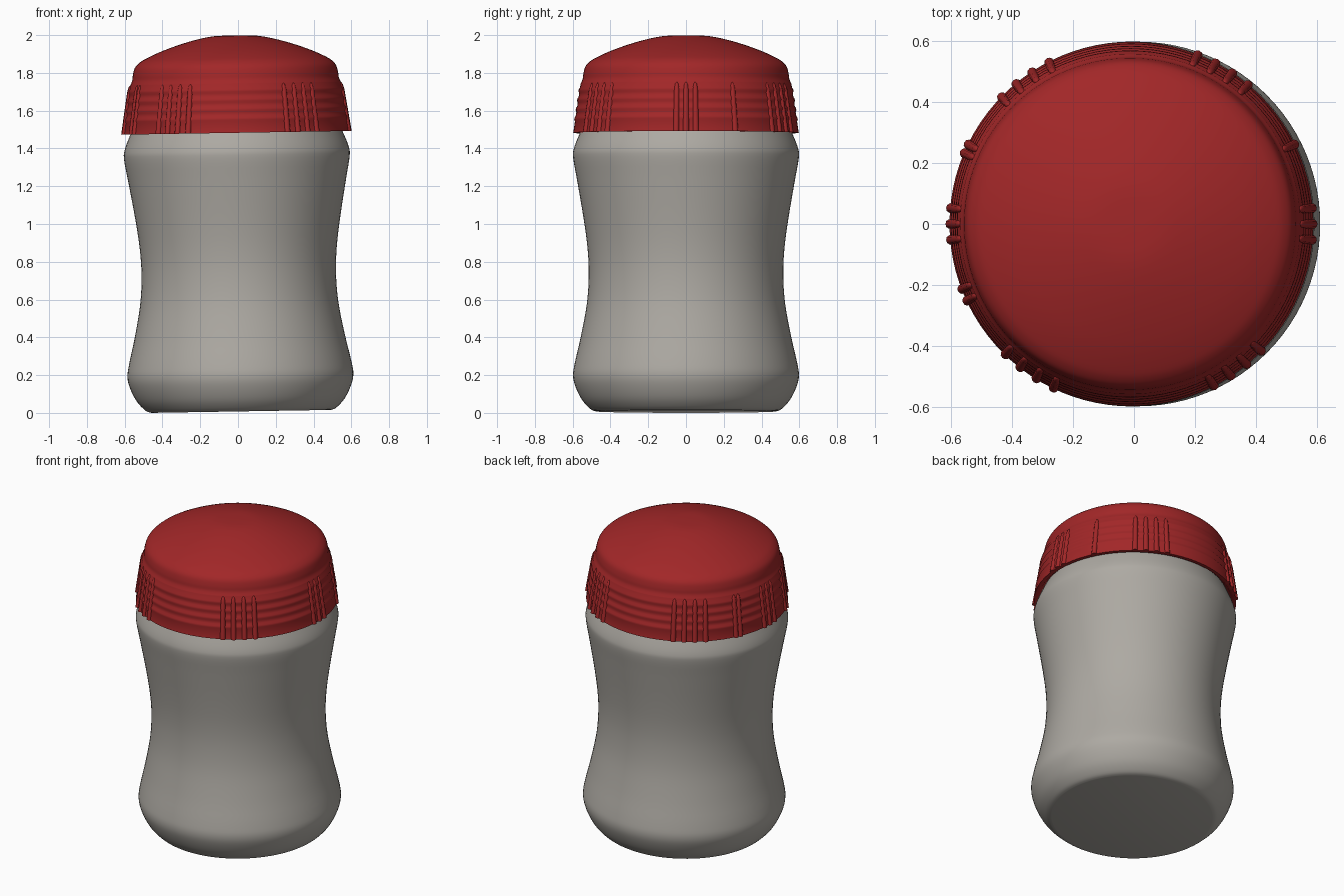
import bpy
import bmesh
from math import radians, cos, sin, pi
from mathutils import Vector, Matrix

cube = bpy.data.objects.get("Cube")
if cube:
    bpy.data.objects.remove(cube, do_unlink=True)


def material(name, rgb):
    mat = bpy.data.materials.new(name)
    mat.use_nodes = True
    mat.diffuse_color = (*rgb, 1)
    mat.node_tree.nodes["Principled BSDF"].inputs["Base Color"].default_value = (*rgb, 1)
    return mat


red = material("lid red", (0.36, 0.02, 0.021))
grey = material("warm grey", (0.42, 0.40, 0.365))

# The whole jar leans very slightly to one side
LEAN = Matrix.Translation((0.016, 0, 0.008)) @ Matrix.Rotation(-0.0165, 4, "Y")


def finish(name, bm, mat, angle):
    bmesh.ops.recalc_face_normals(bm, faces=bm.faces)
    mesh = bpy.data.meshes.new(name)
    bm.to_mesh(mesh)
    bm.free()
    mesh.materials.append(mat)
    obj = bpy.data.objects.new(name, mesh)
    bpy.context.collection.objects.link(obj)
    obj.matrix_world = LEAN
    bpy.ops.object.select_all(action="DESELECT")
    obj.select_set(True)
    bpy.context.view_layer.objects.active = obj
    bpy.ops.object.shade_smooth_by_angle(angle=radians(angle))
    return obj


def smooth_profile(points, steps=4):
    """Catmull-Rom curve through (radius, height) points."""
    p = [Vector(q) for q in points]
    p = [p[0]] + p + [p[-1]]
    out = []
    for a, b, c, d in zip(p, p[1:], p[2:], p[3:]):
        for i in range(steps):
            t = i / steps
            out.append(0.5 * (2 * b + (c - a) * t + (2 * a - 5 * b + 4 * c - d) * t ** 2
                              + (3 * b - a - 3 * c + d) * t ** 3))
    return out + [p[-1]]


def lathe(name, profile, mat, angle=40, sides=96):
    bm = bmesh.new()
    verts = [bm.verts.new((r, 0, z)) for r, z in profile]
    edges = [bm.edges.new(pair) for pair in zip(verts, verts[1:])]
    bmesh.ops.spin(bm, geom=verts + edges, cent=(0, 0, 0), axis=(0, 0, 1),
                   angle=2 * pi, steps=sides)
    bmesh.ops.remove_doubles(bm, verts=bm.verts, dist=0.0005)
    return finish(name, bm, mat, angle)


# Waisted body with a flat base and a neck hidden under the lid
side = smooth_profile([
    (0.475, 0.0), (0.505, 0.012), (0.55, 0.06), (0.585, 0.13), (0.598, 0.19),
    (0.588, 0.26), (0.556, 0.4), (0.525, 0.57), (0.515, 0.72), (0.521, 0.86),
    (0.542, 1.02), (0.576, 1.22), (0.597, 1.34), (0.594, 1.39), (0.568, 1.46),
    (0.545, 1.51)])
lathe("jar_body", [(0, 0)] + side + [(0, 1.51)], grey)


# Lid skirt, flared and ringed with shallow raised bands
def skirt_radius(z):
    return 0.597 - (z - 1.475) * 0.15


skirt = [(0.55, 1.5), (0.575, 1.475), (skirt_radius(1.475), 1.475)]
for band in (1.55, 1.6, 1.65, 1.7):
    for dz, bump in ((-0.016, 0), (-0.006, 0.005), (0.006, 0.005), (0.016, 0)):
        skirt.append((skirt_radius(band + dz) + bump, band + dz))

# Shoulder step and domed top
dome = smooth_profile([
    (0.558, 1.735), (0.547, 1.76), (0.543, 1.79), (0.533, 1.825), (0.512, 1.85),
    (0.478, 1.872), (0.4, 1.908), (0.3, 1.944), (0.2, 1.972), (0.11, 1.988),
    (0, 1.991)])
lathe("lid", skirt + dome, red, 50)

# Vertical grip ribs in groups around the skirt
rib_angles = [-5, 0, 5, 26, 154, 157, 175, 180, 185, 201, 205]
for start in (50, 117, 226, 297):
    rib_angles += [start + 6.2 * i for i in range(4)]

bm = bmesh.new()
for deg in rib_angles:
    a = radians(deg)
    rings = []
    for z, size in ((1.475, 0.016), (1.6, 0.015), (1.7, 0.014), (1.725, 0.009), (1.735, 0.002)):
        r = skirt_radius(z) - 0.001
        ring = []
        for k in range(10):
            t = 2 * pi * k / 10
            out, across = r + size * 0.9 * cos(t), size * sin(t)
            ring.append(bm.verts.new((out * cos(a) - across * sin(a),
                                      out * sin(a) + across * cos(a), z)))
        rings.append(ring)
    for low, high in zip(rings, rings[1:]):
        for k in range(10):
            n = (k + 1) % 10
            bm.faces.new((low[k], low[n], high[n], high[k]))
    bm.faces.new(rings[0])
    bm.faces.new(rings[-1])
finish("lid_grip_ribs", bm, red, 60)
